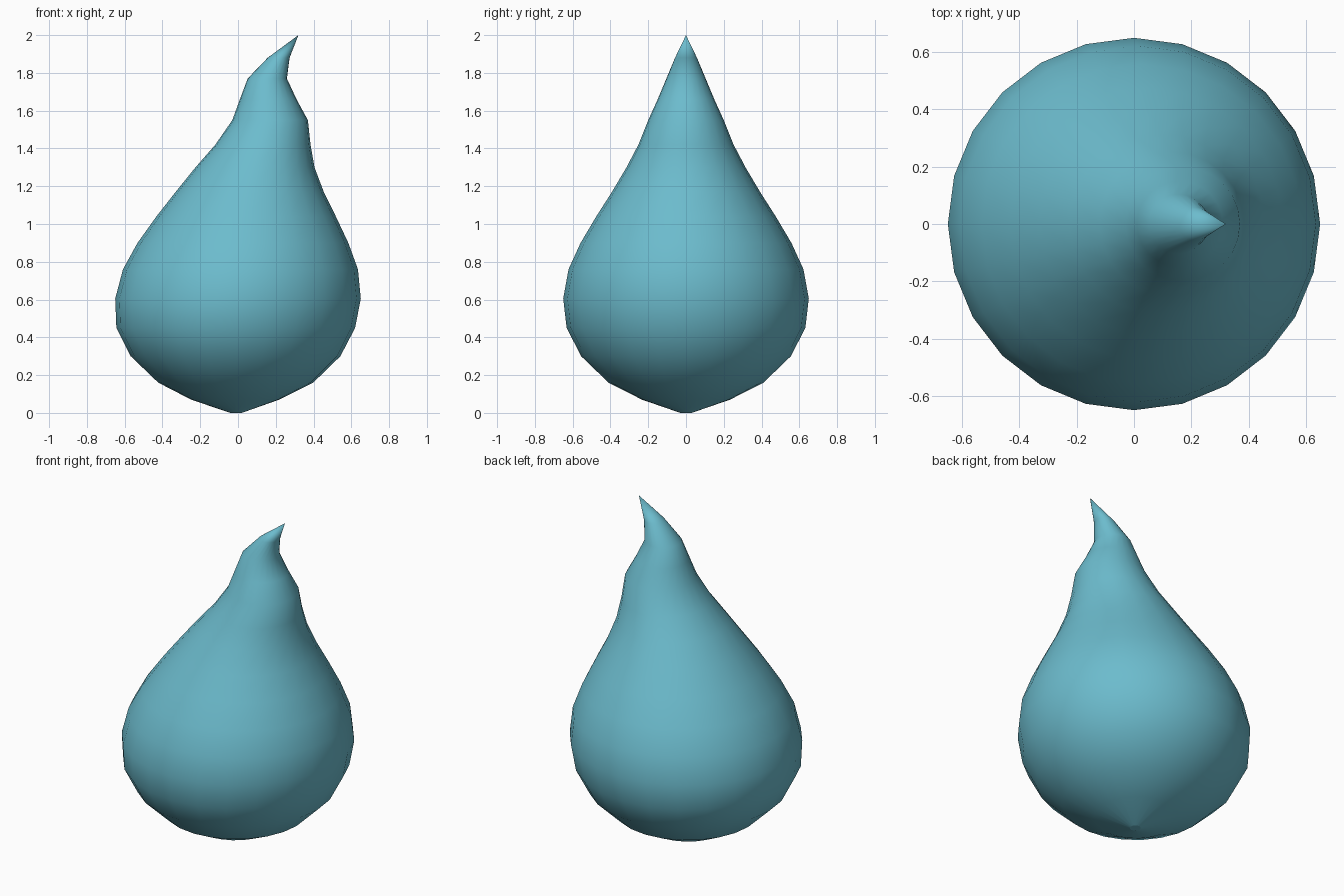
import bpy, bmesh, math

if "Cube" in bpy.data.objects:
    bpy.data.objects.remove(bpy.data.objects["Cube"])

SIDES = 24
# Rings of the drop: height, radius, sideways shift of the centre
RINGS = [
    (0.00, 0.03, -0.01), (0.07, 0.233, -0.015), (0.16, 0.41, -0.012),
    (0.30, 0.555, -0.013), (0.45, 0.632, -0.012), (0.605, 0.65, 0.0),
    (0.76, 0.622, 0.013), (0.90, 0.558, 0.026), (1.04, 0.475, 0.043),
    (1.17, 0.392, 0.062), (1.30, 0.315, 0.09), (1.42, 0.252, 0.132),
    (1.55, 0.20, 0.17), (1.66, 0.15, 0.16), (1.77, 0.104, 0.155),
    (1.88, 0.058, 0.215),
]
TIP = (0.32, 0, 2.0)

bm = bmesh.new()

# Stacked rings
loops = []
for z, r, cx in RINGS:
    loops.append([bm.verts.new((cx + r * math.cos(2 * math.pi * i / SIDES),
                                r * math.sin(2 * math.pi * i / SIDES), z))
                  for i in range(SIDES)])

# Skin between neighbouring rings
for low, high in zip(loops, loops[1:]):
    for i in range(SIDES):
        j = (i + 1) % SIDES
        bm.faces.new((low[i], low[j], high[j], high[i]))

# Curled pointed tip
tip = bm.verts.new(TIP)
top = loops[-1]
for i in range(SIDES):
    bm.faces.new((top[i], top[(i + 1) % SIDES], tip))

for face in bm.faces:
    face.smooth = True

# Small flat base with a crisp rim
base = bm.faces.new(loops[0][::-1])
base.smooth = False
for edge in base.edges:
    edge.smooth = False

bmesh.ops.recalc_face_normals(bm, faces=bm.faces)
mesh = bpy.data.meshes.new("water_drop")
bm.to_mesh(mesh)
bm.free()

teal = bpy.data.materials.new("light teal")
teal.diffuse_color = (0.15, 0.50, 0.61, 1)
teal.use_nodes = True
teal.node_tree.nodes["Principled BSDF"].inputs["Base Color"].default_value = teal.diffuse_color
mesh.materials.append(teal)

drop = bpy.data.objects.new("water_drop", mesh)
bpy.context.collection.objects.link(drop)
